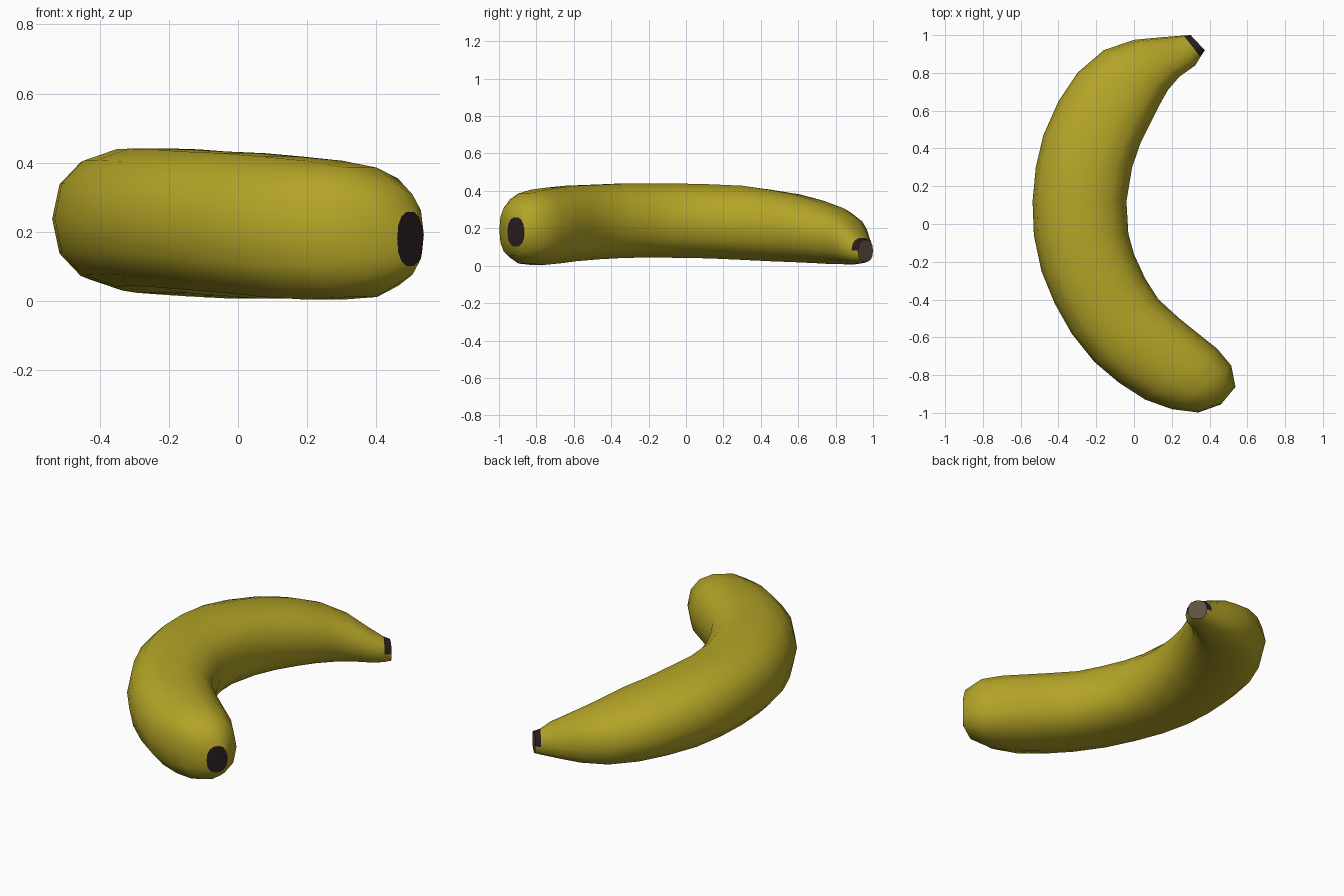
import bpy, bmesh, math
from mathutils import Vector

if "Cube" in bpy.data.objects:
    bpy.data.objects.remove(bpy.data.objects["Cube"])


def material(name, rgb):
    m = bpy.data.materials.new(name)
    m.diffuse_color = (*rgb, 1)
    m.use_nodes = True
    m.node_tree.nodes["Principled BSDF"].inputs["Base Color"].default_value = m.diffuse_color
    return m


# Cross-sections: outer x, outer y, inner x, inner y, low z, high z
SECTIONS = [
    (.30, 1.0, .375, .92, .02, .14),
    (.262, .998, .352, .885, .015, .15),
    (.14, .988, .325, .84, .01, .195),
    (.0, .975, .24, .78, .005, .26),
    (-.16, .92, .18, .71, .005, .31),
    (-.30, .80, .135, .63, .01, .35),
    (-.40, .65, .09, .54, .015, .385),
    (-.48, .47, .035, .43, .02, .41),
    (-.52, .30, -.01, .30, .027, .432),
    (-.537, .12, -.04, .12, .035, .44),
    (-.53, -.06, -.03, -.05, .038, .444),
    (-.49, -.25, .0, -.16, .04, .445),
    (-.42, -.42, .06, -.29, .037, .443),
    (-.33, -.58, .13, -.40, .03, .437),
    (-.21, -.73, .24, -.50, .02, .432),
    (-.08, -.84, .34, -.58, .008, .422),
    (.06, -.93, .44, -.66, .0, .41),
    (.20, -.98, .515, -.75, .008, .39),
    (.34, -.998, .537, -.86, .05, .335),
    (.46, -.955, .535, -.865, .10, .26),
]
SIDES = 14
POWER = 2 / 2.35  # slightly squarish oval


def squash(v):
    return math.copysign(abs(v) ** POWER, v)


# Banana body: rings swept along the curve
bm = bmesh.new()
rings = []
for ox, oy, ix, iy, lo, hi in SECTIONS:
    outer, inner = Vector((ox, oy, 0)), Vector((ix, iy, 0))
    centre = (outer + inner) / 2 + Vector((0, 0, (lo + hi) / 2))
    side, up = (outer - inner) / 2, Vector((0, 0, (hi - lo) / 2))
    ring = []
    for k in range(SIDES):
        a = 2 * math.pi * k / SIDES
        ring.append(bm.verts.new(centre + side * squash(math.cos(a)) + up * squash(math.sin(a))))
    rings.append(ring)

for i, (r, s) in enumerate(zip(rings, rings[1:])):
    for k in range(SIDES):
        j = (k + 1) % SIDES
        f = bm.faces.new((r[k], r[j], s[j], s[k]))
        f.smooth = True
        # dark upper rim just behind the cut stem
        if i == 0 and f.calc_center_median().z > .07:
            f.material_index = 1

# Cut stem face and dark blossom tip
stem = bm.faces.new(rings[0])
stem.material_index = 2
tip = bm.faces.new(rings[-1])
tip.material_index = 1
bmesh.ops.recalc_face_normals(bm, faces=bm.faces[:])

mesh = bpy.data.meshes.new("banana")
bm.to_mesh(mesh)
bm.free()
for m in (material("banana yellow", (.45, .37, .02)),
          material("dark brown tip", (.022, .013, .014)),
          material("stem brown", (.11, .08, .05))):
    mesh.materials.append(m)
banana = bpy.data.objects.new("banana", mesh)
bpy.context.collection.objects.link(banana)
